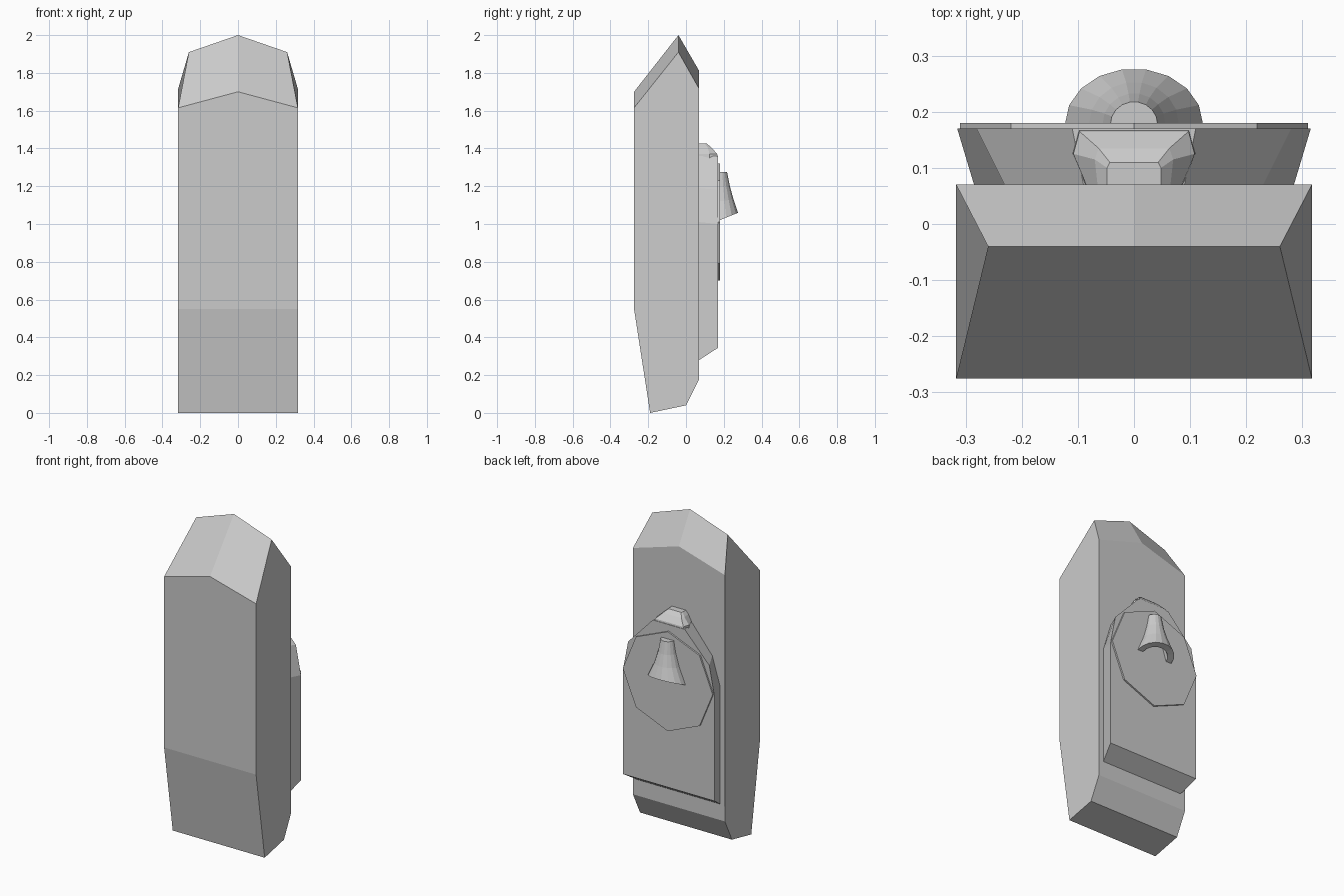
import bpy, bmesh
from math import cos, sin, radians

cube = bpy.data.objects.get("Cube")
if cube:
    bpy.data.objects.remove(cube)

grey = bpy.data.materials.new("plain grey")
grey.use_nodes = True
colour = (0.6, 0.6, 0.6, 1)
grey.diffuse_color = colour
grey.node_tree.nodes["Principled BSDF"].inputs["Base Color"].default_value = colour


def finish(name, bm):
    bmesh.ops.recalc_face_normals(bm, faces=bm.faces)
    mesh = bpy.data.meshes.new(name)
    bm.to_mesh(mesh)
    bm.free()
    mesh.materials.append(grey)
    obj = bpy.data.objects.new(name, mesh)
    bpy.context.collection.objects.link(obj)
    return obj


def loft(name, rings):
    """Join equal-length closed rings with quads and cap both ends."""
    bm = bmesh.new()
    loops = [[bm.verts.new(p) for p in ring] for ring in rings]
    n = len(loops[0])
    for a, b in zip(loops, loops[1:]):
        for i in range(n):
            j = (i + 1) % n
            bm.faces.new((a[i], a[j], b[j], b[i]))
    bm.faces.new(loops[0])
    bm.faces.new(loops[-1])
    return finish(name, bm)


def mirrored(half, y):
    """Closed outline at depth y from its right half, listed bottom to top."""
    return [(x, y, z) for x, z in half] + [(-x, y, z) for x, z in reversed(half)]


# Main slab: side profile lofted across the width, with a peaked, hipped top
def slab_section(x, front, ridge, back, ridge_x):
    return [(x, -0.19, 0), (x, 0, 0.04), (x, 0.07, 0.18), (x, 0.07, back),
            (ridge_x, -0.04, ridge), (x, -0.275, front), (x, -0.275, 0.55)]


side = (0.317, 1.615, 1.91, 1.715, 0.26)
left = slab_section(*side)
right = [(-x, y, z) for x, y, z in left]
loft("slab_body", [right, slab_section(0, 1.70, 2.0, 1.81, 0), left])

# Back plate, flaring outward from the slab
inner = [(0.285, 0.28), (0.285, 1.01), (0.23, 1.19), (0.09, 1.36)]
outer = [(0.315, 0.345), (0.315, 1.0), (0.28, 1.18), (0.11, 1.36)]
loft("back_plate", [mirrored(inner, 0.07), mirrored(outer, 0.17)])

# Small faceted cap on top of the plate
def cap_ring(z, back, mid, width, corner):
    half = [(width, 0.07), (corner, mid), (corner * 0.9, back)]
    return [(x, y, z) for x, y in half] + [(-x, y, z) for x, y in reversed(half)]


loft("plate_cap", [cap_ring(1.34, 0.17, 0.125, 0.09, 0.11),
                   cap_ring(1.37, 0.165, 0.125, 0.085, 0.108),
                   cap_ring(1.405, 0.135, 0.115, 0.065, 0.07),
                   cap_ring(1.425, 0.11, 0.10, 0.048, 0.048)])

# Thin octagonal disc
disc = [[(0.31 * sin(radians(a)), y, 1.01 + 0.31 * cos(radians(a)))
         for a in range(0, 360, 45)] for y in (0.165, 0.18)]
loft("octagon_disc", disc)

# Flared, hollow spout: half rings running down the outside, then up the inside
def spout_ring(z, width, depth, tilt=0):
    return [(width * cos(radians(a)), 0.178 + depth * sin(radians(a)),
             z + tilt * sin(radians(a))) for a in range(0, 181, 20)]


rings = [spout_ring(1.275, 0.042, 0.04),
         spout_ring(1.20, 0.056, 0.055),
         spout_ring(1.12, 0.08, 0.075, 0.01),
         spout_ring(1.02, 0.123, 0.099, 0.04),
         spout_ring(1.02, 0.085, 0.062, 0.03),
         spout_ring(1.18, 0.035, 0.03)]
bm = bmesh.new()
loops = [[bm.verts.new(p) for p in ring] for ring in rings]
for a, b in zip(loops, loops[1:]):
    for i in range(len(a) - 1):
        bm.faces.new((a[i], a[i + 1], b[i + 1], b[i]))
bm.faces.new(loops[0])
bm.faces.new(loops[-1])
finish("flared_spout", bm)
